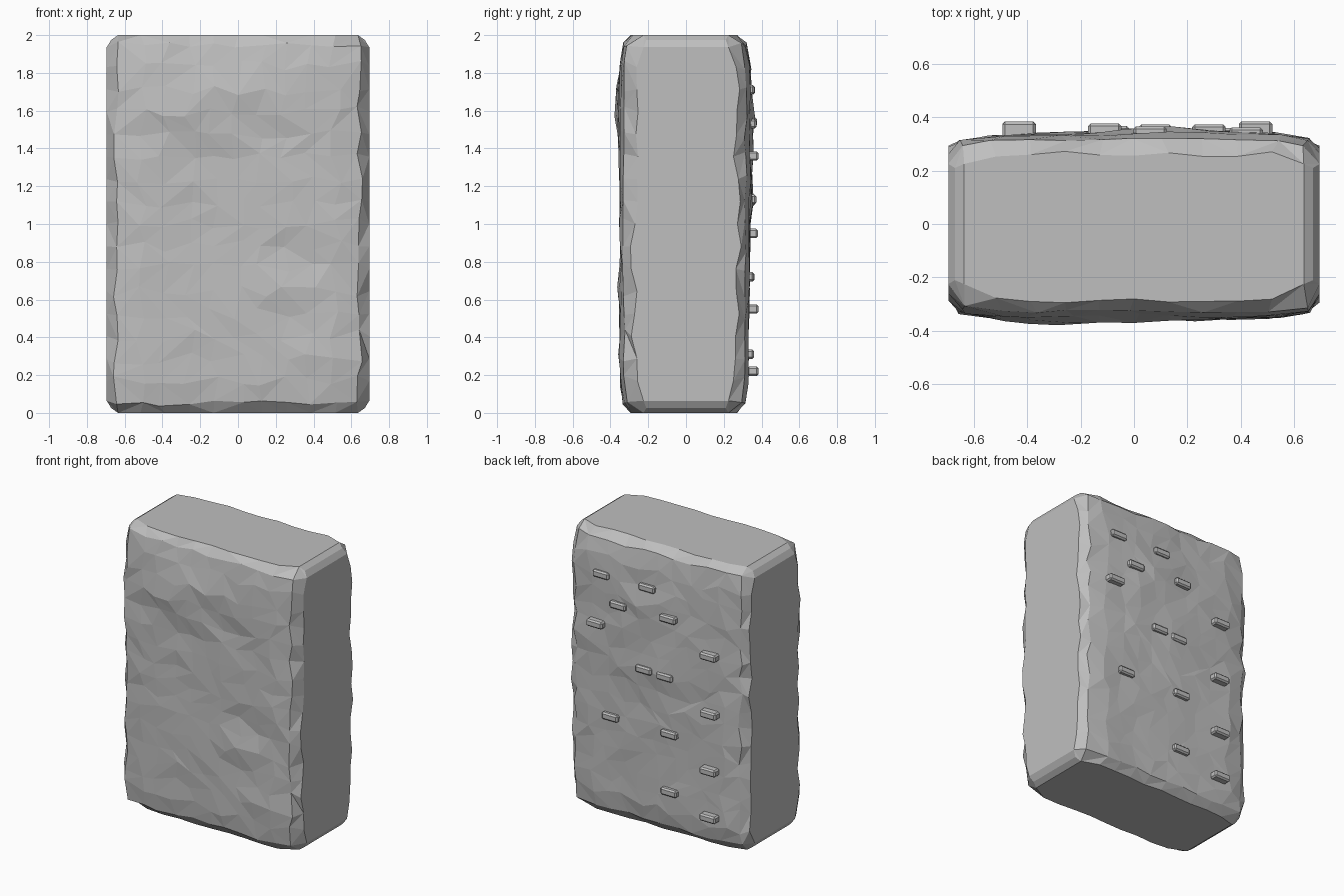
import bpy, bmesh, math, random
from mathutils import Matrix, Vector, noise

random.seed(7)
if "Cube" in bpy.data.objects:
    bpy.data.objects.remove(bpy.data.objects["Cube"], do_unlink=True)

# One stone grey for the slab and its holds
stone = bpy.data.materials.new("stone grey")
stone.use_nodes = True
grey = (0.52, 0.52, 0.52, 1)
stone.diffuse_color = grey
stone.node_tree.nodes["Principled BSDF"].inputs["Base Color"].default_value = grey

HALF_W, HEIGHT = 0.695, 2.0
COLS, ROWS = 13, 19


def finish(bm, name):
    mesh = bpy.data.meshes.new(name)
    bm.to_mesh(mesh)
    bm.free()
    mesh.materials.append(stone)
    obj = bpy.data.objects.new(name, mesh)
    bpy.context.collection.objects.link(obj)
    return obj


def spread(i, count, low, high, inset):
    """Grid line position: an outer rim, then evenly spaced inner lines."""
    if i == 0:
        return low
    if i == count - 1:
        return high
    return low + inset + (high - low - 2 * inset) * (i - 1) / (count - 3)


def bump(x, z, cx, cz, rx, rz):
    return math.exp(-((x - cx) / rx) ** 2 - ((z - cz) / rz) ** 2)


def ridges(x, z, seed):
    """Chipped ridges, stretched sideways and slightly slanted."""
    return noise.noise(Vector((x * 2.6, z * 6 + x * 2, seed)))


def front_depth(x, z):
    rough = 0.25 + bump(x, z, -0.2, 1.55, 0.5, 0.45) + bump(x, z, 0.35, 0.55, 0.4, 0.35)
    swell = 0.016 * bump(x, z, -0.22, 1.6, 0.3, 0.15) + 0.016 * bump(x, z, 0.17, 0.6, 0.3, 0.15)
    return 0.347 + swell + 0.027 * min(rough, 1) * ridges(x, z, 3.3)


def back_depth(x, z):
    rough = 0.2 + bump(x, z, 0.2, 1.35, 0.6, 0.4)
    swell = 0.026 * bump(x, z, 0.12, 1.35, 0.45, 0.6)
    return 0.328 + swell + 0.024 * min(rough, 1) * ridges(x, z, 8.1)


def jitter(amount):
    return random.uniform(-amount, amount)


def slab_point(i, j, side):
    x = spread(i, COLS, -HALF_W, HALF_W, 0.05)
    z = spread(j, ROWS, 0, HEIGHT, 0.05)
    on_x, on_z = i in (0, COLS - 1), j in (0, ROWS - 1)
    near_x, near_z = i in (1, COLS - 2), j in (1, ROWS - 2)
    depth = front_depth if side < 0 else back_depth
    if on_x and on_z:
        # Clipped outline corners
        x, z, y = x * 0.965, 1 + (z - 1) * 0.975, 0.21
    elif on_x:
        y = 0.272 + jitter(0.022)
        if near_z:
            z, y = 1 + (z - 1) * 0.985, 0.225
    elif on_z:
        y = (0.285 if side < 0 else 0.262) + jitter(0.01)
        if near_x:
            x, y = x * 0.985, 0.225
    else:
        # Worn rim, then the loose chipped inner grid
        x += jitter(0.016 if near_x else 0.035)
        z += jitter(0.016 if near_z else 0.034)
        y = depth(x, z) - 0.018 * near_x - 0.018 * near_z + jitter(0.003)
    return Vector((x, side * y, z))


# Stone slab: two chipped faces joined by flat sides, top and base
bm = bmesh.new()
grids = []
for side in (-1, 1):
    grids.append([[bm.verts.new(slab_point(i, j, side)) for j in range(ROWS)]
                  for i in range(COLS)])
rim = ([(i, 0) for i in range(COLS)] + [(COLS - 1, j) for j in range(1, ROWS)]
       + [(i, ROWS - 1) for i in range(COLS - 2, -1, -1)]
       + [(0, j) for j in range(ROWS - 2, 0, -1)])
for (i, j) in rim:
    # Both rims share one outline so the edge faces stay flat
    grids[1][i][j].co.x = grids[0][i][j].co.x
    grids[1][i][j].co.z = grids[0][i][j].co.z
chipped = []
for grid in grids:
    for i in range(COLS - 1):
        for j in range(ROWS - 1):
            a, b = grid[i][j], grid[i + 1][j]
            c, d = grid[i + 1][j + 1], grid[i][j + 1]
            if random.random() < 0.5:
                chipped += [bm.faces.new((a, b, c)), bm.faces.new((a, c, d))]
            else:
                chipped += [bm.faces.new((a, b, d)), bm.faces.new((b, c, d))]
for k, (i, j) in enumerate(rim):
    m, n = rim[(k + 1) % len(rim)]
    bm.faces.new((grids[0][i][j], grids[1][i][j], grids[1][m][n], grids[0][m][n]))
# Merge nearly flat facets into broader planes
bmesh.ops.dissolve_limit(bm, angle_limit=math.radians(3), verts=bm.verts[:], edges=bm.edges[:])
bmesh.ops.recalc_face_normals(bm, faces=bm.faces[:])
finish(bm, "stone_slab")


# Climbing holds on the back: x, z and outermost y
holds = [(-0.43, 1.36, 0.383), (-0.43, 0.95, 0.38), (-0.43, 0.55, 0.384), (-0.43, 0.22, 0.384),
         (-0.11, 1.54, 0.376), (-0.11, 0.72, 0.362), (-0.11, 0.31, 0.36),
         (-0.08, 1.12, 0.367), (0.08, 1.13, 0.372), (0.06, 1.71, 0.365), (0.28, 1.53, 0.373),
         (0.455, 1.36, 0.384), (0.42, 1.71, 0.362), (0.35, 0.72, 0.36)]


def add_hold(index, x, z, outer):
    bm = bmesh.new()
    bmesh.ops.create_cube(bm, size=1)
    size = Matrix.Diagonal((0.125, 0.06, 0.05, 1))
    bmesh.ops.transform(bm, matrix=size, verts=bm.verts[:])
    bmesh.ops.bevel(bm, geom=bm.edges[:], offset=0.01, segments=1, affect='EDGES')
    hold = finish(bm, f"climbing_hold_{index:02d}")
    hold.location = (x, outer - 0.03, z)


for index, (x, z, outer) in enumerate(holds, 1):
    add_hold(index, x, z, outer)
